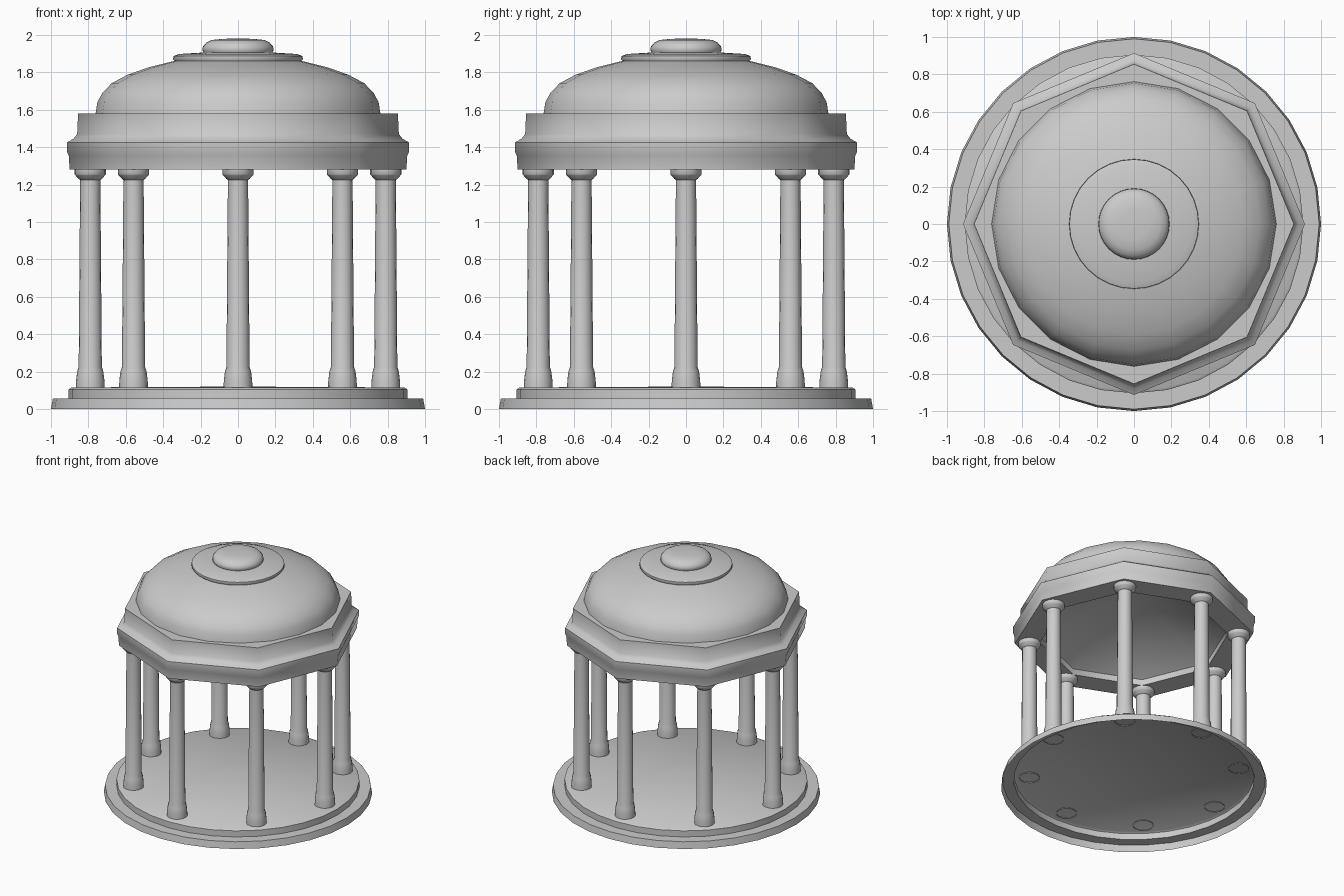
import bpy, bmesh
from math import cos, sin, pi, radians

cube = bpy.data.objects.get("Cube")
if cube:
    bpy.data.objects.remove(cube, do_unlink=True)

stone = bpy.data.materials.new("grey stone")
stone.use_nodes = True
stone.diffuse_color = (0.6, 0.6, 0.6, 1)
stone.node_tree.nodes["Principled BSDF"].inputs["Base Color"].default_value = (0.6, 0.6, 0.6, 1)


def lathe(name, profile, sides, smooth_angle, center=(0, 0)):
    """Turn a (radius, height) profile about the vertical axis."""
    bm = bmesh.new()
    rings = []
    for r, z in profile:
        if r == 0:
            rings.append([bm.verts.new((0, 0, z))] * sides)
        else:
            rings.append([bm.verts.new((r * cos(2 * pi * i / sides),
                                        r * sin(2 * pi * i / sides), z))
                          for i in range(sides)])
    for low, high in zip(rings, rings[1:]):
        for i in range(sides):
            j = (i + 1) % sides
            corners = [low[i], low[j], high[j], high[i]]
            bm.faces.new(list(dict.fromkeys(corners)))
    mesh = bpy.data.meshes.new(name)
    bm.to_mesh(mesh)
    bm.free()
    mesh.materials.append(stone)
    obj = bpy.data.objects.new(name, mesh)
    obj.location = (*center, 0)
    bpy.context.collection.objects.link(obj)
    bpy.ops.object.select_all(action='DESELECT')
    obj.select_set(True)
    bpy.context.view_layer.objects.active = obj
    bpy.ops.object.shade_smooth_by_angle(angle=radians(smooth_angle))
    return obj


# Stepped round floor, hollow underneath
lathe("stepped_floor", [(1, 0), (0.99, 0.055), (0.905, 0.055), (0.905, 0.105),
                        (0.89, 0.115), (0, 0.12)], 32, 35)

# Ring of eight columns with flared bases and capitals
column_profile = [(0.077, 0.11), (0.076, 0.15), (0.07, 0.2), (0.062, 0.225),
                  (0.054, 1.225), (0.062, 1.23), (0.08, 1.25),
                  (0.084, 1.255), (0.084, 1.285)]
for n in range(8):
    a = n * pi / 4
    lathe(f"column_{n + 1}", column_profile, 16, 40, (0.79 * cos(a), 0.79 * sin(a)))

# Octagonal beam ring with cornice and the sloped ceiling inside it
lathe("beam_ring", [(0, 1.72), (0.71, 1.33), (0.71, 1.28), (0.9, 1.28),
                    (0.905, 1.355), (0.914, 1.375), (0.914, 1.425),
                    (0.88, 1.445), (0.86, 1.47), (0.855, 1.58),
                    (0.65, 1.58)], 8, 50)

# Shallow dome
lathe("dome", [(0.762, 1.575), (0.752, 1.64), (0.725, 1.69), (0.675, 1.742),
               (0.59, 1.787), (0.48, 1.826), (0.345, 1.86), (0.2, 1.88)], 20, 45)

# Raised collar and round cap on top
lathe("dome_collar", [(0.335, 1.855), (0.347, 1.87), (0.345, 1.887),
                      (0.315, 1.898), (0.15, 1.908)], 32, 50)
lathe("dome_cap", [(0.18, 1.9), (0.19, 1.915), (0.188, 1.938), (0.17, 1.958),
                   (0.14, 1.973), (0.08, 1.979), (0, 1.981)], 32, 50)
